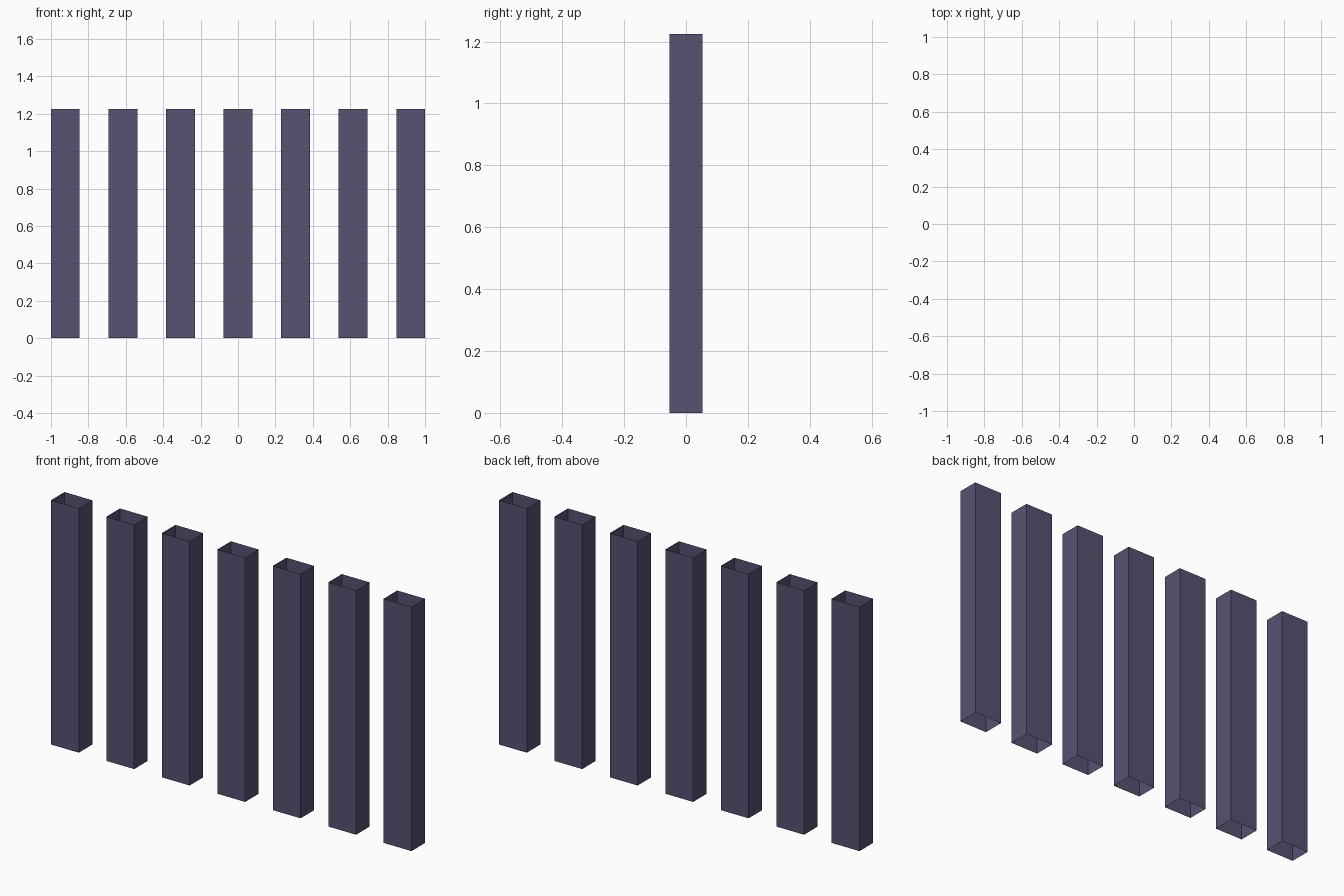
import bpy, bmesh

if "Cube" in bpy.data.objects:
    bpy.data.objects.remove(bpy.data.objects["Cube"])

COUNT = 7
W = 2 / 13          # slat width; gaps are the same size
D = 0.107           # slat depth
H = 1.225           # slat height

mat = bpy.data.materials.new("dusky violet")
mat.diffuse_color = (0.095, 0.084, 0.17, 1)
mat.use_nodes = True
mat.node_tree.nodes["Principled BSDF"].inputs["Base Color"].default_value = mat.diffuse_color


def open_box(name, x):
    """Rectangular thin-walled tube, open at top and bottom."""
    bm = bmesh.new()
    bmesh.ops.create_cube(bm, size=1)
    bmesh.ops.scale(bm, vec=(W, D, H), verts=bm.verts)
    bmesh.ops.translate(bm, vec=(0, 0, H / 2), verts=bm.verts)
    caps = [f for f in bm.faces if abs(f.normal.z) > 0.5]
    bmesh.ops.delete(bm, geom=caps, context='FACES_ONLY')
    mesh = bpy.data.meshes.new(name)
    bm.to_mesh(mesh)
    bm.free()
    mesh.materials.append(mat)
    ob = bpy.data.objects.new(name, mesh)
    ob.location.x = x
    bpy.context.collection.objects.link(ob)


# Row of evenly spaced hollow slats
for i in range(COUNT):
    open_box(f"hollow_slat_{i + 1}", (i - (COUNT - 1) / 2) * 2 * W)
